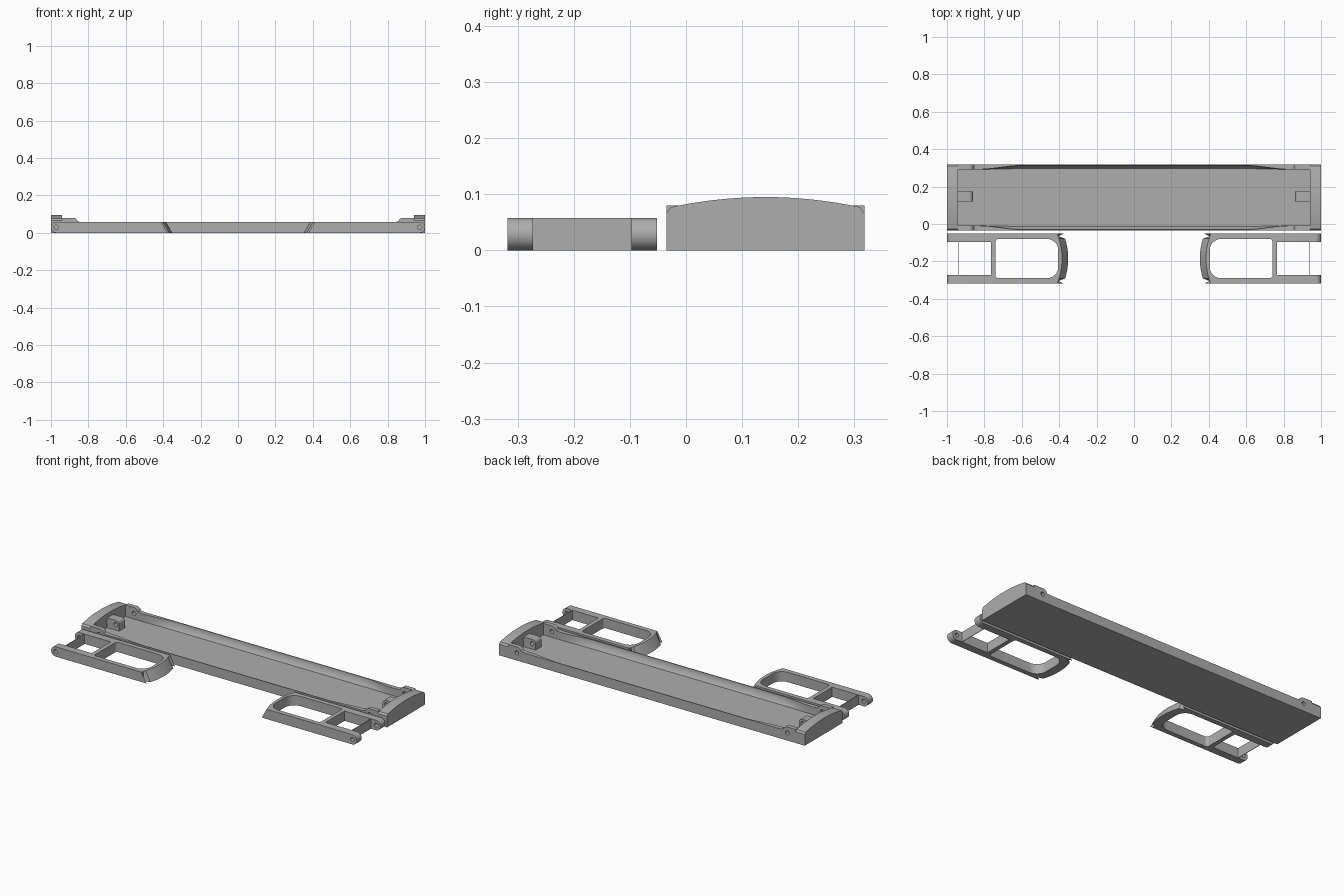
import bpy, bmesh, math
from mathutils import Vector

cube = bpy.data.objects.get("Cube")
if cube:
    bpy.data.objects.remove(cube, do_unlink=True)

grey = bpy.data.materials.new("plain grey")
grey.use_nodes = True
grey.diffuse_color = (0.42, 0.42, 0.42, 1)
grey.node_tree.nodes["Principled BSDF"].inputs["Base Color"].default_value = grey.diffuse_color


def finish(bm, name):
    bmesh.ops.recalc_face_normals(bm, faces=bm.faces[:])
    mesh = bpy.data.meshes.new(name)
    bm.to_mesh(mesh)
    bm.free()
    mesh.materials.append(grey)
    ob = bpy.data.objects.new(name, mesh)
    bpy.context.collection.objects.link(ob)
    bpy.ops.object.select_all(action='DESELECT')
    ob.select_set(True)
    bpy.context.view_layer.objects.active = ob
    bpy.ops.object.shade_smooth_by_angle(angle=math.radians(32))
    return ob


def arc(cx, cy, r, start, end, n=8):
    angles = [math.radians(start + (end - start) * i / n) for i in range(n + 1)]
    return [(cx + r * math.cos(a), cy + r * math.sin(a)) for a in angles]


def prism(name, loops, axis, lo, hi, side=1, adjust=None):
    """Extrude an outline with optional holes along an axis; side mirrors x."""
    place = {'x': lambda p, d: (d, p[0], p[1]),
             'y': lambda p, d: (p[0], d, p[1]),
             'z': lambda p, d: (p[0], p[1], d)}[axis]
    bm = bmesh.new()
    for loop in loops:
        vs = [bm.verts.new(place(p, lo)) for p in loop]
        for a, b in zip(vs, vs[1:] + vs[:1]):
            bm.edges.new((a, b))
    bmesh.ops.triangle_fill(bm, edges=bm.edges[:], use_beauty=True, use_dissolve=False)
    out = bmesh.ops.extrude_face_region(bm, geom=bm.faces[:])
    moved = [g for g in out["geom"] if isinstance(g, bmesh.types.BMVert)]
    bmesh.ops.translate(bm, verts=moved, vec=Vector(place((0, 0), hi - lo)))
    for v in bm.verts:
        if adjust:
            adjust(v)
        v.co.x *= side
    return finish(bm, name)


def box(lo, hi):
    return [(lo[0], lo[1]), (hi[0], lo[1]), (hi[0], hi[1]), (lo[0], hi[1])]


# Tray dimensions
FRONT, BACK = -0.035, 0.318
MID = (FRONT + BACK) / 2
HALF = (BACK - FRONT) / 2
FLOOR, RAIL, THICK = 0.012, 0.057, 0.026
EAR_X, END_X = 0.83, 0.94


# Tray body: a channel whose coved walls thicken towards the ends
def tray_section(x):
    k = min(max((abs(x) - 0.6) / 0.23, 0), 1)
    k = k * k * (3 - 2 * k)
    top = 0.005 + (THICK - 0.005) * k
    foot = 0.022 + (THICK - 0.022) * k
    half = [(HALF, 0), (HALF, RAIL)]
    for i in range(7):
        t = i / 6
        half.append((HALF - top - (foot - top) * t * t, RAIL + (FLOOR - RAIL) * t))
    return [(MID + y, z) for y, z in half] + [(MID - y, z) for y, z in reversed(half)]


bm = bmesh.new()
stations = [-EAR_X + 2 * EAR_X * i / 48 for i in range(49)]
rings = [[bm.verts.new((x, y, z)) for y, z in tray_section(x)] for x in stations]
for r, s in zip(rings, rings[1:]):
    for i in range(len(r)):
        j = (i + 1) % len(r)
        bm.faces.new((r[i], r[j], s[j], s[i]))
bm.faces.new(rings[0])
bm.faces.new(rings[-1])
finish(bm, "tray_channel")

# Arched end wall outline
arch = [(FRONT, 0), (FRONT, 0.066)]
for i in range(17):
    t = -1 + i / 8
    y = MID + t * (HALF - 0.008)
    arch.append((y, 0.095 - 0.018 * t * t))
arch += [(BACK, 0.066), (BACK, 0)]

# Hinge ear and centre lug outlines, each with a pin hole
ear = [(EAR_X, 0), (EAR_X, RAIL), (0.855, 0.06)] + arc(0.883, 0.053, 0.027, 160, 90) + [(END_X, 0.08), (END_X, 0)]
pin_hole = arc(0.885, 0.045, 0.012, 0, 345, 23)
lug = [(0.862, FLOOR)] + arc(0.882, 0.05, 0.02, 180, 90) + [(END_X, 0.07), (END_X, FLOOR)]

# Handle dimensions and outlines
H_MID, H_HALF, H_TOP = -0.185, 0.133, 0.058
R = H_TOP / 2
BAR = 0.765
tip = []
for i in range(21):
    t = -1 + i / 10
    tip.append((0.385 + 0.025 * t * t, H_MID - t * H_HALF))
frame = [(BAR, H_MID - H_HALF), (BAR, H_MID + H_HALF)] + tip
opening = (arc(0.725, H_MID + 0.09, 0.015, 0, 90) + arc(0.465, H_MID + 0.045, 0.06, 90, 180)
           + arc(0.465, H_MID - 0.045, 0.06, 180, 270) + arc(0.725, H_MID - 0.09, 0.015, 270, 360))
arm = [(BAR, 0)] + arc(1 - R, R, R, -90, 90, 16) + [(BAR, H_TOP)]
arm_hole = arc(1 - R, R, 0.012, 0, 345, 23)


def lean_tip(v):
    """Push the lower edge of the curved tip outwards."""
    at_side = abs(v.co.y - H_MID) > 0.12 and v.co.x < 0.45
    if v.co.z < 0.001 and (v.co.x < 0.4035 or at_side):
        v.co.x -= 0.033


for label, s in (("left", 1), ("right", -1)):
    prism(label + "_end_wall", [arch], 'x', END_X, 1, s)
    prism(label + "_end_floor", [box((EAR_X, FRONT + THICK), (END_X, BACK - THICK))], 'z', 0, FLOOR, s)
    prism(label + "_front_ear", [ear, pin_hole], 'y', FRONT, FRONT + THICK, s)
    prism(label + "_back_ear", [ear, pin_hole], 'y', BACK - THICK, BACK, s)
    prism(label + "_centre_lug", [lug, pin_hole], 'y', 0.12, 0.175, s)
    prism(label + "_handle_frame", [frame, opening], 'z', 0, H_TOP, s, lean_tip)
    for place, y in (("front", H_MID - H_HALF), ("back", H_MID + H_HALF - 0.045)):
        prism(f"{label}_handle_{place}_arm", [arm, arm_hole], 'y', y, y + 0.045, s)
    # Thin web between the handle arms
    prism(label + "_handle_web", [box((0.935, 0), (0.938, H_TOP))], 'y', H_MID - 0.09, H_MID + 0.09, s)
